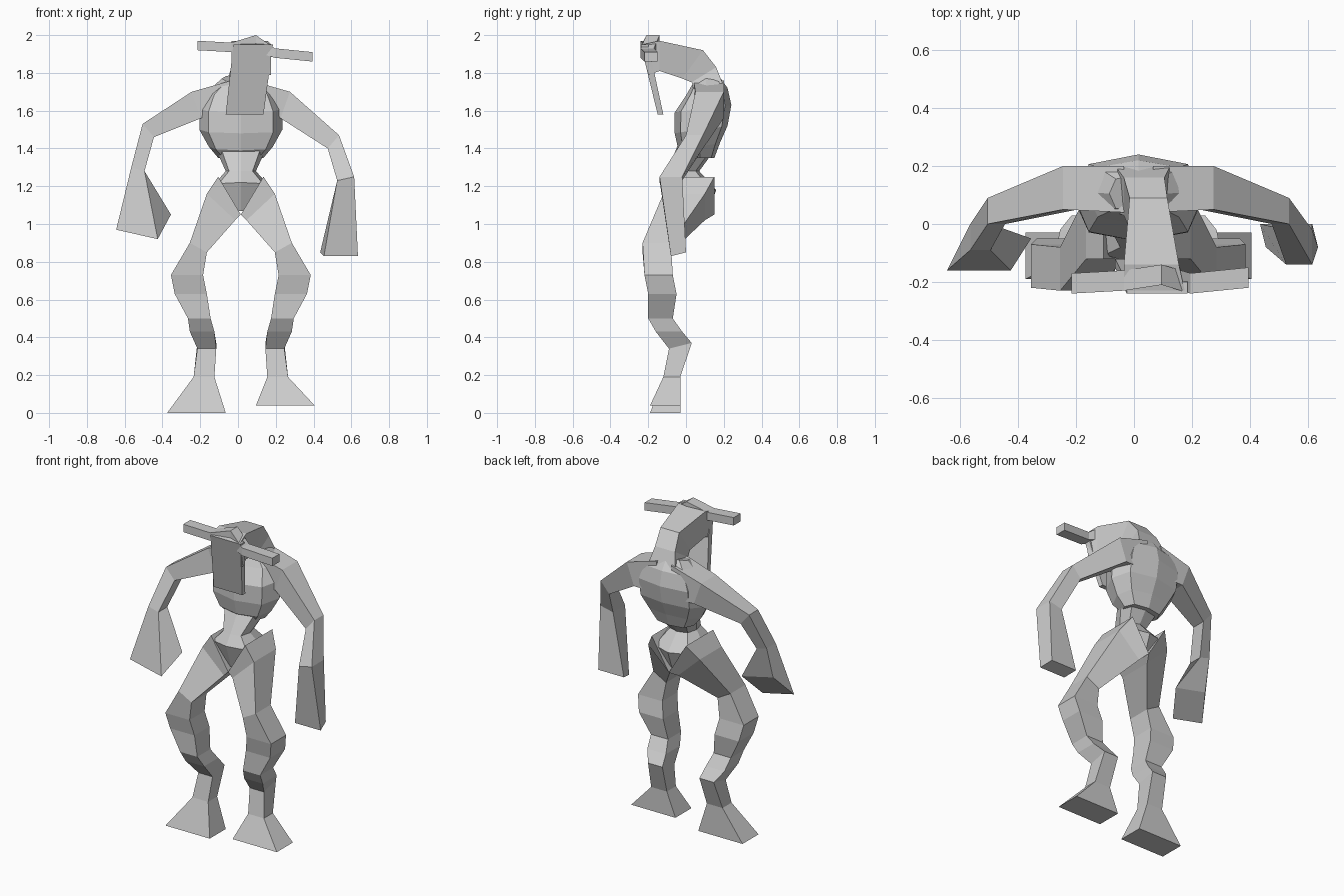
import bpy, bmesh
from math import sin, cos, pi

old = bpy.data.objects.get("Cube")
if old:
    bpy.data.objects.remove(old, do_unlink=True)

grey = bpy.data.materials.new("plain_grey")
grey.use_nodes = True
tone = (.6, .6, .6, 1)
grey.diffuse_color = tone
grey.node_tree.nodes["Principled BSDF"].inputs["Base Color"].default_value = tone

# The body stands slightly to its own left
middle = .015
RIGHT, LEFT = -1, 1


def loft(name, rings):
    """Skin a chain of rings with flat faces and close both ends."""
    bm = bmesh.new()
    rows = [[bm.verts.new(point) for point in ring] for ring in rings]
    for low, high in zip(rows, rows[1:]):
        for i in range(len(low)):
            bm.faces.new((low[i - 1], low[i], high[i], high[i - 1]))
    bm.faces.new(rows[0])
    bm.faces.new(rows[-1])
    bmesh.ops.recalc_face_normals(bm, faces=bm.faces)
    mesh = bpy.data.meshes.new(name)
    bm.to_mesh(mesh)
    bm.free()
    mesh.materials.append(grey)
    obj = bpy.data.objects.new(name, mesh)
    bpy.context.collection.objects.link(obj)


def block(side, outer, inner, z, front, back, drop=0, rise=0, lean=0):
    """Four-sided ring; outer and inner are distances from the middle.
    The inner edge drops, the back edge rises and leans inwards."""
    def corner(reach, y, height, shift):
        return (middle + side * (reach - shift), y, height)

    return [corner(outer, front, z, 0),
            corner(inner, front, z - drop, 0),
            corner(inner, back, z - drop + rise, lean),
            corner(outer, back, z + rise, lean)]


def body_ring(half_width, front, back, z, tilt=0):
    """Eight-sided ring around the trunk, tilted up towards the back."""
    centre, depth = (front + back) / 2, (back - front) / 2
    ring = []
    for i in range(8):
        angle = i * pi / 4
        swell = 1.1 if i % 2 else 1
        ring.append((middle + swell * half_width * cos(angle),
                     centre + swell * depth * sin(angle),
                     z + tilt * sin(angle)))
    return ring


# Chest: narrow ribs, deep barrel, sloping shoulders
ribs = body_ring(.12, 0, .15, z=1.35)
lower_chest = body_ring(.17, -.04, .18, z=1.41, tilt=.02)
barrel = body_ring(.22, -.06, .22, z=1.5, tilt=.02)
upper_chest = body_ring(.22, -.06, .24, z=1.61, tilt=.02)
shoulder_line = body_ring(.18, 0, .22, z=1.7, tilt=.02)
collar = body_ring(.1, .04, .17, z=1.77, tilt=.02)
loft("chest", [ribs, lower_chest, barrel, upper_chest, shoulder_line, collar])

# Pelvis: pinched waist widening to the hips
belly = body_ring(.13, -.03, .15, z=1.39)
waist = body_ring(.08, -.1, .07, z=1.28)
hips = body_ring(.15, -.14, .16, z=1.2, tilt=-.02)
crotch = body_ring(.06, -.09, .12, z=1.07)
loft("pelvis", [belly, waist, hips, crotch])


def leg(name, side, sole):
    """Bowed leg with a bent knee and a flared, flat-soled foot."""
    hip = block(side, .12, 0, 1.25, front=-.12, back=.15, drop=.2)
    thigh = block(side, .18, .03, 1.16, front=-.12, back=.1, drop=.14)
    above_knee = block(side, .27, .18, .9, front=-.23, back=-.08, drop=.05)
    knee = block(side, .37, .2, .73, front=-.22, back=-.07)
    below_knee = block(side, .35, .18, .63, front=-.2, back=-.05)
    shin = block(side, .28, .16, .5, front=-.2, back=-.07)
    calf = block(side, .27, .14, .43, front=-.16, back=-.02)
    heel = block(side, .23, .13, .34, front=-.09, back=.03, rise=.03)
    ankle = block(side, .25, .14, .19, front=-.12, back=-.03)
    foot = block(side, .39, .08, sole, front=-.19, back=-.03)
    loft(name, [hip, thigh, above_knee, knee, below_knee,
                shin, calf, heel, ankle, foot])


leg("right_leg", RIGHT, sole=0)
leg("left_leg", LEFT, sole=.04)


def arm(name, side, wrist, hand):
    """Hunched upper arm; the left elbow hangs lower than the right."""
    root = block(side, .05, .07, 1.76, front=.04, back=.2, drop=.2)
    shoulder = block(side, .26, .21, 1.7, front=.05, back=.2, drop=.14)
    elbow = block(side, .52, .46, 1.5 - side * .03, front=0, back=.09, drop=.07)
    loft(name, [root, shoulder, elbow, wrist, hand])


# Each arm ends in its own flared hand
arm("right_arm", RIGHT,
    wrist=block(RIGHT, .58, .51, 1.3, front=-.09, back=0, drop=.02),
    hand=block(RIGHT, .66, .44, .97, front=-.16, back=-.05,
               drop=.05, rise=.13, lean=.07))
arm("left_arm", LEFT,
    wrist=block(LEFT, .6, .51, 1.25, front=-.14, back=-.02, drop=.02),
    hand=block(LEFT, .62, .44, .83, front=-.08, back=0, rise=.02, lean=.02))

# Neck and skull sweep forward; front is the upper edge, back the lower one
nape = block(LEFT, .11, -.08, 1.73, front=.2, back=.04, rise=-.03)
neck = block(LEFT, .09, -.05, 1.83, front=.16, back=.03, rise=-.08)
crown = block(LEFT, .1, -.03, 1.92, front=.09, back=-.02, rise=-.15)
brow = block(LEFT, .14, -.05, 1.97, front=-.14, back=-.14, rise=-.16)
muzzle = block(LEFT, .16, -.05, 1.95, front=-.23, back=-.2, rise=-.16)
loft("head", [nape, neck, crown, brow, muzzle])

# Long flat face plate
plate_top = block(LEFT, .17, -.04, 1.95, front=-.24, back=-.2)
plate_chin = block(LEFT, .12, -.08, 1.58, front=-.15, back=-.12)
loft("face_plate", [plate_top, plate_chin])


def horn_ring(x, z, front, height=.05):
    """Upright ring across the horn bar, hanging below its top edge."""
    return block(LEFT, x, x, z, front, front + .07, drop=height)


# Horn bar with a raised middle
loft("horns", [
    horn_ring(-.23, 1.97, front=-.24),
    horn_ring(-.05, 1.96, front=-.23),
    horn_ring(.08, 2, front=-.21, height=.09),
    horn_ring(.18, 1.93, front=-.24),
    horn_ring(.38, 1.91, front=-.22),
])
